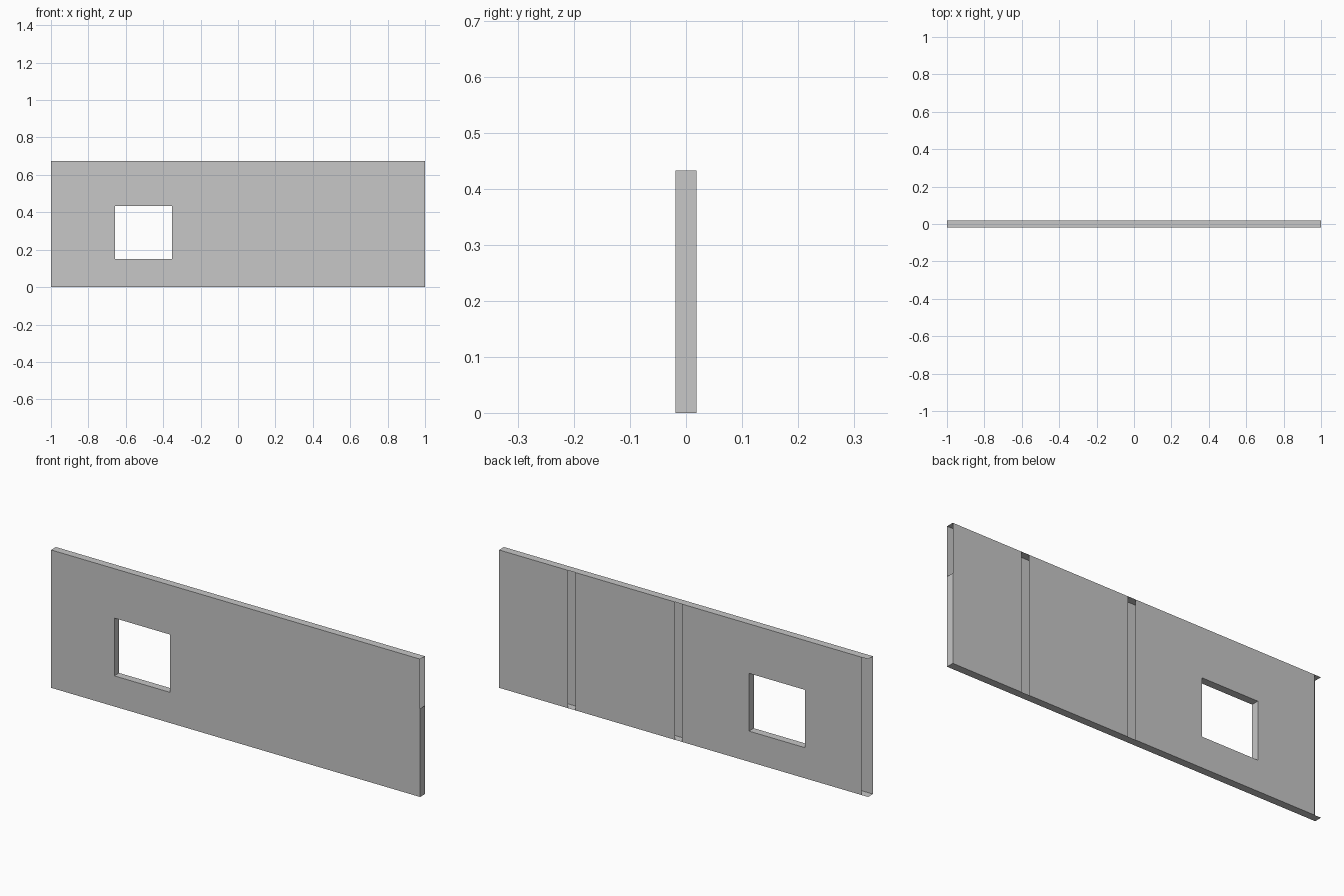
import bpy

cube = bpy.data.objects.get("Cube")
if cube:
    bpy.data.objects.remove(cube, do_unlink=True)

# Wall material
grey = bpy.data.materials.new("plain grey")
grey.use_nodes = True
colour = (0.57, 0.57, 0.57, 1)
grey.diffuse_color = colour
grey.node_tree.nodes["Principled BSDF"].inputs["Base Color"].default_value = colour

# Main dimensions
END, DEPTH, TOP = 1.0, 0.0187, 0.675
WIN_L, WIN_R, SILL, HEAD = -0.657, -0.354, 0.15, 0.433
BACK_EDGE = -0.965


def make_sheet(name, quads):
    """Join quads, each given as four corners, into one thin sheet."""
    verts, faces = [], []
    for quad in quads:
        faces.append(range(len(verts), len(verts) + 4))
        verts.extend(quad)
    mesh = bpy.data.meshes.new(name)
    mesh.from_pydata(verts, [], [tuple(f) for f in faces])
    mesh.materials.append(grey)
    obj = bpy.data.objects.new(name, mesh)
    bpy.context.collection.objects.link(obj)
    return obj


def upright(x0, x1, z0, z1, side):
    """Rectangle facing the front (side -1) or the back (side 1)."""
    y = side * DEPTH
    quad = [(x0, y, z0), (x1, y, z0), (x1, y, z1), (x0, y, z1)]
    return quad if side < 0 else quad[::-1]


def level(x0, x1, z, up):
    """Horizontal rectangle across the wall thickness."""
    quad = [(x0, -DEPTH, z), (x1, -DEPTH, z), (x1, DEPTH, z), (x0, DEPTH, z)]
    return quad if up else quad[::-1]


def crosswise(x, z0, z1, facing):
    """Rectangle across the thickness, facing +x (1) or -x (-1)."""
    quad = [(x, -DEPTH, z0), (x, DEPTH, z0), (x, DEPTH, z1), (x, -DEPTH, z1)]
    return quad if facing > 0 else quad[::-1]


def pierced(x0, x1, side):
    """Upright panel with the window opening left out."""
    return [upright(x0, WIN_L, 0, TOP, side),
            upright(WIN_R, x1, 0, TOP, side),
            upright(WIN_L, WIN_R, 0, SILL, side),
            upright(WIN_L, WIN_R, HEAD, TOP, side)]


# Front sheet and the three back panels with open slots between them
make_sheet("front_panel", pierced(-END, END, -1))
make_sheet("back_window_panel", pierced(BACK_EDGE, 0.008, 1))
make_sheet("back_middle_panel", [upright(0.047, 0.586, 0, TOP, 1)])
make_sheet("back_end_panel", [upright(0.626, END, 0, TOP, 1)])

# Top and bottom caps, and the partial end cap
make_sheet("top_cap", [level(-END, END, TOP, True)])
make_sheet("bottom_cap", [level(-END, END, 0, False)])
make_sheet("left_end_cap", [crosswise(END, 0, HEAD, 1)])

# Window lining
make_sheet("window_lining", [level(WIN_L, WIN_R, SILL, True),
                             level(WIN_L, WIN_R, HEAD, False),
                             crosswise(WIN_L, SILL, HEAD, 1),
                             crosswise(WIN_R, SILL, HEAD, -1)])
